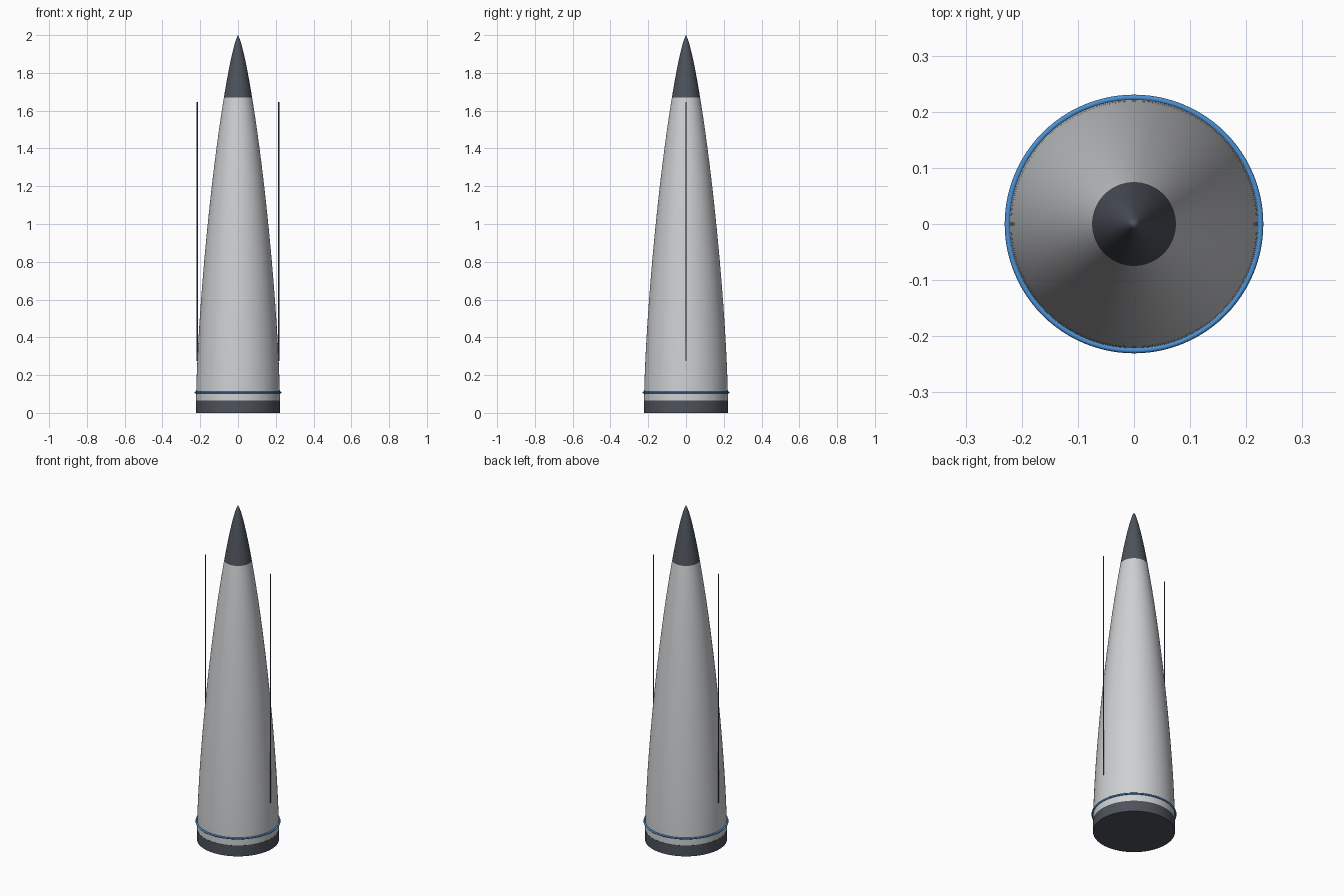
import bpy, bmesh, math

cube = bpy.data.objects.get("Cube")
if cube:
    bpy.data.objects.remove(cube, do_unlink=True)

HEIGHT, BASE, SKIRT_TOP, NOSE_START = 2.0, 0.222, 0.065, 1.67
SIDES = 96


def material(name, rgb):
    m = bpy.data.materials.new(name)
    m.use_nodes = True
    m.diffuse_color = (*rgb, 1)
    m.node_tree.nodes["Principled BSDF"].inputs["Base Color"].default_value = (*rgb, 1)
    return m


light_grey = material("light grey", (0.62, 0.63, 0.65))
dark_slate = material("dark slate", (0.075, 0.085, 0.105))
blue = material("blue", (0.07, 0.28, 0.65))


def finish(obj, name, mat):
    obj.name = name
    obj.data.materials.append(mat)
    bpy.ops.object.select_all(action='DESELECT')
    obj.select_set(True)
    bpy.context.view_layer.objects.active = obj
    bpy.ops.object.shade_smooth_by_angle(angle=math.radians(35))


def lathe(name, profile, mat):
    """Revolve (radius, height) points around the z axis."""
    bm = bmesh.new()
    verts = [bm.verts.new((r, 0, z)) for r, z in profile]
    edges = [bm.edges.new(pair) for pair in zip(verts, verts[1:])]
    bmesh.ops.spin(bm, geom=verts + edges, axis=(0, 0, 1), cent=(0, 0, 0),
                   angle=math.tau, steps=SIDES, use_duplicate=False)
    bmesh.ops.remove_doubles(bm, verts=bm.verts, dist=0.00005)
    bmesh.ops.recalc_face_normals(bm, faces=bm.faces)
    mesh = bpy.data.meshes.new(name)
    bm.to_mesh(mesh)
    bm.free()
    obj = bpy.data.objects.new(name, mesh)
    bpy.context.collection.objects.link(obj)
    finish(obj, name, mat)


def hull_radius(z):
    """Low-drag ogive curve from the skirt to the tip."""
    s = (HEIGHT - z) / (HEIGHT - SKIRT_TOP)
    t = math.acos(max(-1, min(1, 1 - 2 * s)))
    return BASE * math.sqrt(max(0, t - math.sin(2 * t) / 2) / math.pi)


def hull_profile(z0, z1, steps):
    heights = [z0 + (z1 - z0) * i / steps for i in range(steps + 1)]
    return [(hull_radius(z), z) for z in heights]


# Base skirt, hull and nose cone
lathe("base_skirt", [(0, 0), (BASE + 0.001, 0), (BASE + 0.001, SKIRT_TOP),
                     (0, SKIRT_TOP)], dark_slate)
lathe("hull", hull_profile(SKIRT_TOP, NOSE_START, 32), light_grey)
lathe("nose_cone", hull_profile(NOSE_START, HEIGHT, 16), dark_slate)

# Blue band around the foot of the hull
bpy.ops.mesh.primitive_torus_add(major_radius=0.2255, minor_radius=0.005,
                                 major_segments=SIDES, minor_segments=12,
                                 location=(0, 0, 0.108))
finish(bpy.context.object, "blue_ring", blue)

# Thin upright rods on both sides
ROD_LOW, ROD_HIGH = 0.275, 1.645
for side, x in (("left", 0.216), ("right", -0.216)):
    bpy.ops.mesh.primitive_cylinder_add(vertices=12, radius=0.003, depth=ROD_HIGH - ROD_LOW,
                                        location=(x, 0, (ROD_LOW + ROD_HIGH) / 2))
    finish(bpy.context.object, side + "_rod", dark_slate)
